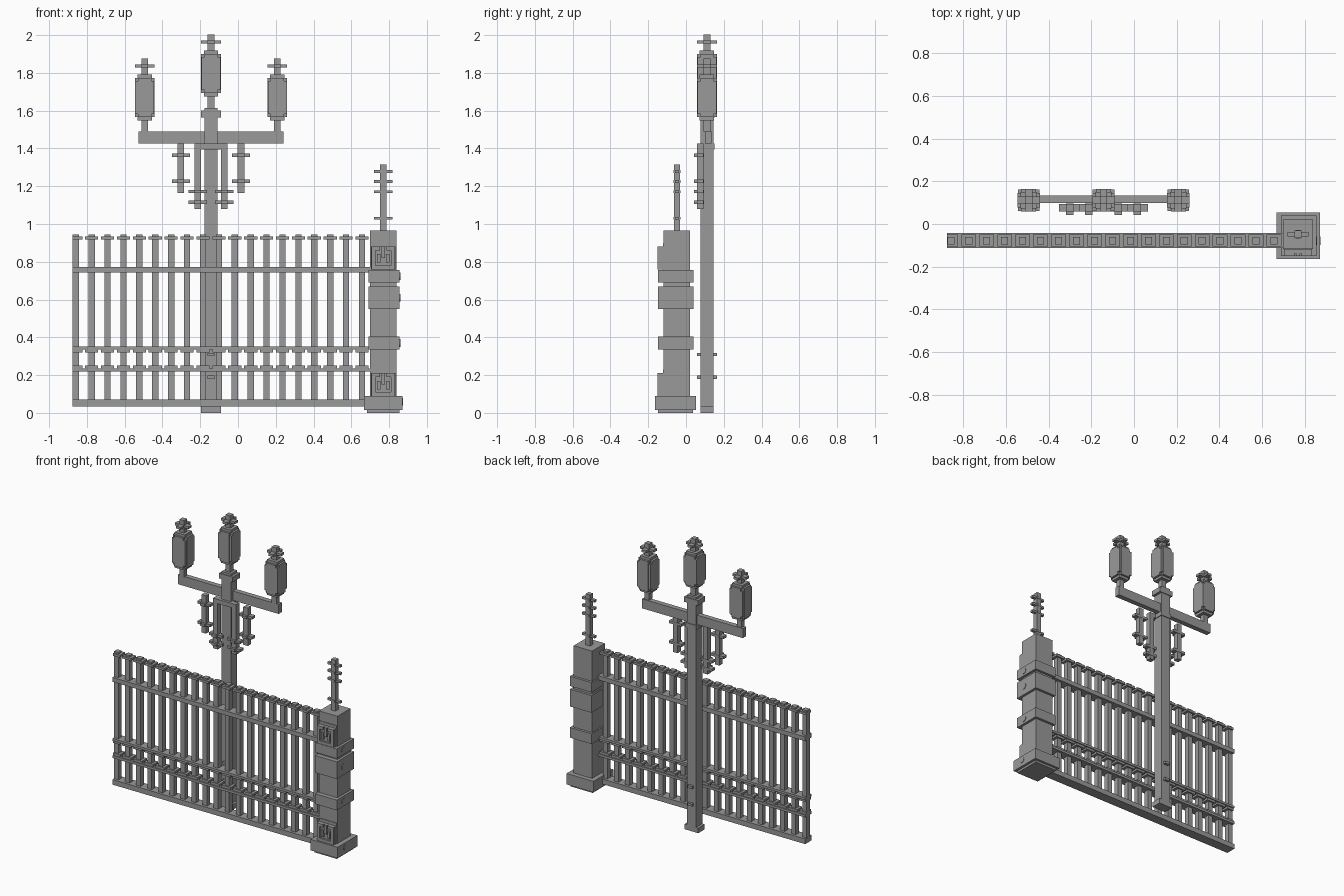
import bpy
import bmesh
from mathutils import Matrix, Vector

if "Cube" in bpy.data.objects:
    bpy.data.objects.remove(bpy.data.objects["Cube"], do_unlink=True)

GREY = (0.32, 0.32, 0.32, 1)
metal = bpy.data.materials.new("stone_grey")
metal.use_nodes = True
metal.diffuse_color = GREY
shader = next(n for n in metal.node_tree.nodes if n.type == 'BSDF_PRINCIPLED')
shader.inputs["Base Color"].default_value = GREY

U = 0.0174  # module that all parts are sized from


def build(name, boxes):
    """One object from boxes given as (x, y, half_x, half_y, z_low, z_high)."""
    bm = bmesh.new()
    for x, y, hx, hy, z0, z1 in boxes:
        place = Matrix.Translation((x, y, (z0 + z1) / 2))
        size = Matrix.Diagonal((2 * hx, 2 * hy, z1 - z0, 1))
        bmesh.ops.create_cube(bm, size=1, matrix=place @ size)
    mesh = bpy.data.meshes.new(name)
    bm.to_mesh(mesh)
    bm.free()
    mesh.materials.append(metal)
    obj = bpy.data.objects.new(name, mesh)
    bpy.context.collection.objects.link(obj)
    return obj


# Lamp post
PX, PY = -0.143, 0.111
build("post_shaft", [(PX, PY, 2 * U, 2 * U, 0, 1.57)])
build("post_foot", [(PX, PY, 3 * U, 2 * U, 0, 0.035)])
build("post_rings", [(PX, PY, U, 3 * U, z, z + U) for z in (0.18, 0.30)])
build("post_collars", [
    (PX, PY, 2.3 * U, 2.3 * U, 1.395, 1.425),
    (PX, PY, 3 * U, 2.3 * U, 1.565, 1.60),
    (PX, PY, 2 * U, 2 * U, 1.60, 1.615),
])
build("cross_arm", [(PX, PY + 0.006, 0.383, U, 1.425, 1.49)])


def lamp(name, x, bottom, neck_bottom):
    top = bottom + 14 * U
    build(name + "_body", [
        (x, PY, 3 * U, 2 * U, bottom + U, top - U),
        (x, PY, 2 * U, 3 * U, bottom + U, top - U),
        (x, PY, 2.9 * U, 2.9 * U, bottom + 2 * U, top - 2 * U),
        (x, PY, 2.2 * U, 2.2 * U, bottom, top),
    ])
    build(name + "_neck", [(x, PY, U, U, neck_bottom, bottom)])
    build(name + "_finial", [
        (x, PY, U, U, top, top + 0.085),
        (x, PY, 3 * U, U, top + 0.036, top + 0.052),
        (x, PY, U, 3 * U, top + 0.036, top + 0.052),
    ])


lamp("centre_lamp", PX, 1.675, 1.61)
for side, label in ((-1, "right"), (1, "left")):
    lamp(label + "_lamp", PX + side * 0.351, 1.548, 1.49)

# Hanging brackets on both sides of the post
BY = 0.076
for side, label in ((-1, "right"), (1, "left")):
    inner, outer = PX + side * 0.07, PX + side * 0.159
    build(label + "_inner_bracket",
          [(inner, BY, U, U, 1.08, 1.425)]
          + [(inner, BY, 2.8 * U, U, z, z + U) for z in (1.107, 1.163)]
          + [(inner, BY - 0.007, U, 1.5 * U, z, z + U) for z in (1.107, 1.163)])
    build(label + "_outer_bracket",
          [(outer, BY, U, U, 1.165, 1.425)]
          + [(outer, BY, 2.8 * U, U, z, z + U) for z in (1.217, 1.355)]
          + [(outer, BY - 0.007, U, 1.5 * U, z, z + U) for z in (1.217, 1.355)])
build("bracket_bridge", [(PX, BY, 0.07, U, 1.395, 1.425)])

# Fence
FY, F0, PITCH = -0.078, -0.859, 0.0842
pickets = [F0 + PITCH * i for i in range(19)]
build("fence_pickets", [(x, FY, 0.95 * U, U, 0.05, 0.945) for x in pickets])
wings = []
for x in pickets:
    left = max(x - 2 * U, F0 - U)
    mid, half = (left + x + 2 * U) / 2, (x + 2 * U - left) / 2
    for z in (0.235, 0.32, 0.918):
        wings.append((mid, FY, half, 1.6 * U, z, z + 0.016))
build("picket_wings", wings)
build("fence_rails", [(-0.085, FY, 0.791, 2 * U, a, b) for a, b in
                      ((0.035, 0.07), (0.218, 0.235), (0.336, 0.352), (0.742, 0.772))])

# Gate pillar
GX, GY = 0.769, -0.055
build("pillar_base", [(GX, GY, 0.102, 0.108, 0.015, 0.09),
                      (GX, GY, 0.085, 0.092, 0, 0.015)])
build("pillar_shaft", [(GX, GY + 0.007, 0.07, 0.07, 0.09, 0.965)])
build("pillar_bands", [(GX + 0.004, GY, 0.083, 0.094, a, b) for a, b in
                       ((0.69, 0.757), (0.55, 0.668), (0.335, 0.405))])

# Carved panels on the pillar front: a back slab with raised blocks
for label, low in (("lower", 0.09), ("upper", 0.76)):
    blocks = [(GX, -0.125, 0.066, 0.013, low, low + 0.12),
              (GX, -0.112, 0.066, 0.010, low, low + 0.14)]
    for side in (-1, 1):
        blocks += [
            (GX + side * 3 * U, -0.142, 0.6 * U, 0.009, low, low + 0.12),
            (GX + side * 1.4 * U, -0.142, 0.5 * U, 0.009, low + 0.035, low + 0.08),
            (GX + side * 2 * U, -0.142, U, 0.009, low + 0.1, low + 0.12),
        ]
    blocks.append((GX, -0.142, 3 * U, 0.009, low, low + 0.02))
    blocks.append((GX, -0.142, 0.6 * U, 0.009, low + 0.06, low + 0.12))
    build(label + "_carved_panel", blocks)

# Pillar spire
SY = -0.048
spire = [(GX, SY, 0.95 * U, 0.95 * U, 0.965, 1.315)]
for z, wide in ((1.03, 2.8), (1.17, 2.8), (1.225, 2.8), (1.277, 2.8)):
    spire.append((GX, SY, wide * U, 0.6 * U, z - 0.007, z + 0.008))
    spire.append((GX, SY, 0.7 * U, 1.1 * U, z - 0.007, z + 0.008))
build("pillar_spire", spire)

# Small round hinge studs on the pillar's outer side
bm = bmesh.new()
for x, z in ((0.855, 0.724), (0.855, 0.61), (0.855, 0.37), (0.87, 0.06)):
    spot = Matrix.Translation((x, FY, z)) @ Matrix.Rotation(1.5708, 4, Vector((0, 1, 0)))
    bmesh.ops.create_cone(bm, cap_ends=True, segments=16, radius1=0.02,
                          radius2=0.02, depth=0.008, matrix=spot)
mesh = bpy.data.meshes.new("hinge_studs")
bm.to_mesh(mesh)
bm.free()
mesh.materials.append(metal)
bpy.context.collection.objects.link(bpy.data.objects.new("hinge_studs", mesh))
